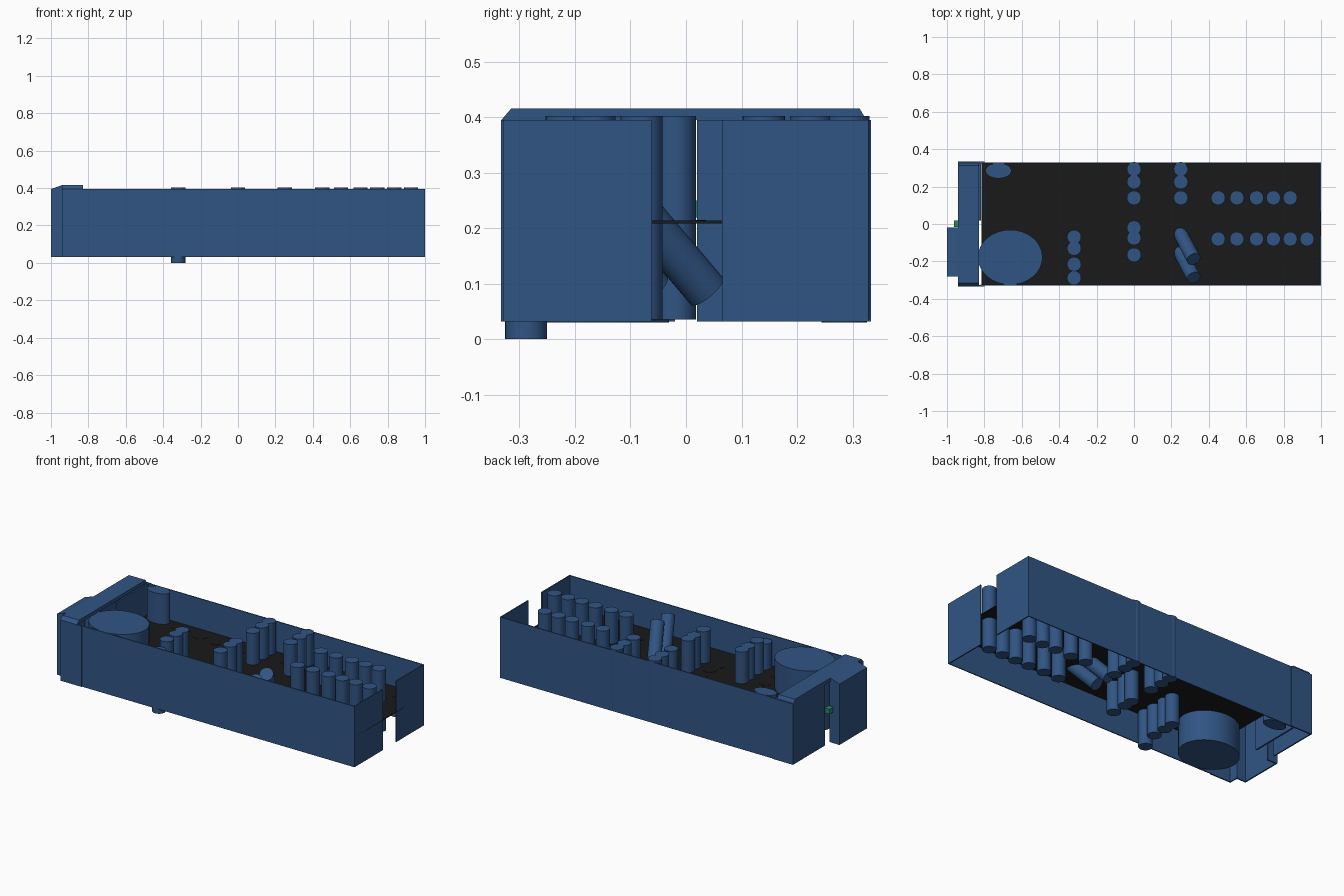
import bpy, bmesh, math, random
from mathutils import Vector

if "Cube" in bpy.data.objects:
    bpy.data.objects.remove(bpy.data.objects["Cube"])

random.seed(4)


def material(name, rgb):
    m = bpy.data.materials.new(name)
    m.diffuse_color = (*rgb, 1)
    m.use_nodes = True
    m.node_tree.nodes["Principled BSDF"].inputs["Base Color"].default_value = m.diffuse_color
    return m


BLUE = material("blue", (0.03, 0.09, 0.23))
BLACK = material("black", (0.01, 0.01, 0.01))
GREEN = material("green", (0.02, 0.25, 0.15))


def finish(name, bm, mat):
    bmesh.ops.recalc_face_normals(bm, faces=bm.faces)
    me = bpy.data.meshes.new(name)
    bm.to_mesh(me)
    bm.free()
    me.materials.append(mat)
    ob = bpy.data.objects.new(name, me)
    bpy.context.collection.objects.link(ob)
    return ob


def box(name, x0, x1, y0, y1, z0, z1, mat=BLUE):
    bm = bmesh.new()
    bmesh.ops.create_cube(bm, size=1)
    for v in bm.verts:
        v.co = Vector((x1 if v.co.x > 0 else x0,
                       y1 if v.co.y > 0 else y0,
                       z1 if v.co.z > 0 else z0))
    return finish(name, bm, mat)


def extrude_profile(name, pts, offset, mat=BLUE):
    bm = bmesh.new()
    face = bm.faces.new([bm.verts.new(p) for p in pts])
    res = bmesh.ops.extrude_face_region(bm, geom=[face], use_keep_orig=True)
    verts = [g for g in res["geom"] if isinstance(g, bmesh.types.BMVert)]
    bmesh.ops.translate(bm, verts=verts, vec=offset)
    return finish(name, bm, mat)


def cylinder(name, loc, rx, ry, height, axis=(0, 0, 1), mat=BLUE):
    bm = bmesh.new()
    bmesh.ops.create_cone(bm, cap_ends=True, segments=32, radius1=1, radius2=1, depth=1)
    for v in bm.verts:
        v.co = Vector((v.co.x * rx, v.co.y * ry, v.co.z * height))
    for f in bm.faces:
        f.smooth = len(f.verts) == 4
    for e in bm.edges:
        e.smooth = all(f.smooth for f in e.link_faces)
    ob = finish(name, bm, mat)
    ob.location = loc
    ob.rotation_euler = Vector(axis).to_track_quat('Z', 'Y').to_euler()
    return ob


Z0, Z1 = 0.032, 0.395

# Long side walls and the slightly prouder lobby sides
for side, s in (("front", -1), ("back", 1)):
    a, b = sorted((s * 0.323, s * 0.329))
    box(side + "_wall", -0.82, 1.0, a, b, Z0, Z1)
    a, b = sorted((s * 0.325, s * 0.333))
    box(side + "_lobby_wall", -0.94, -0.80, a, b, Z0, Z1)

# End walls with a gap for the exit
box("exit_wall_front", 0.993, 1.0, -0.329, -0.062, Z0, Z1)
box("exit_wall_back", 0.993, 1.0, 0.066, 0.329, Z0, Z1)

# Entrance end, inner partition and projecting porch
box("entrance_wall_back", -0.94, -0.932, 0.03, 0.33, Z0, Z1)
box("entrance_wall_front", -0.94, -0.932, -0.33, -0.27, Z0, Z1)
box("lobby_partition", -0.828, -0.818, 0.02, 0.325, Z0, Z1)
box("porch_face", -1.0, -0.992, -0.28, -0.02, Z0, Z1)
box("porch_front_side", -0.992, -0.935, -0.28, -0.272, Z0, Z1)
box("porch_back_side", -0.992, -0.935, -0.028, -0.02, Z0, Z1)
extrude_profile("porch_roof", [(-1.0, -0.28, Z1), (-0.93, -0.28, Z1),
                               (-0.93, -0.28, 0.416), (-0.94, -0.28, 0.416)], (0, 0.26, 0))
extrude_profile("lobby_roof", [(-0.94, -0.333, Z1), (-0.94, 0.325, Z1),
                               (-0.94, 0.313, 0.416), (-0.94, -0.315, 0.416)], (0.11, 0, 0))
box("entrance_step", -0.962, -0.93, -0.015, 0.02, 0.22, 0.25, GREEN)

# Floor at mid height
box("floor", -0.815, 1.0, -0.328, 0.328, 0.209, 0.214, BLACK)

# Upright columns in rows
R = 0.038
rows = [(x, -0.08) for x in (0.45, 0.55, 0.655, 0.745, 0.835, 0.925)]
rows += [(x, 0.14) for x in (0.45, 0.55, 0.655, 0.745, 0.835)]
rows += [(0.0, y) for y in (0.293, 0.225, 0.14, -0.02, -0.075, -0.165)]
rows += [(0.25, y) for y in (0.293, 0.225, 0.14)]
rows += [(-0.32, y) for y in (-0.07, -0.13, -0.215)]
for x, y in rows:
    cylinder("column", (x, y, 0.219), R, R, 0.367)
cylinder("low_column", (-0.32, -0.288, 0.184), R, R, 0.367)

# Broad oval drums near the entrance
cylinder("large_drum", (-0.662, -0.178, 0.213), 0.173, 0.147, 0.365)
cylinder("small_drum", (-0.725, 0.285, 0.213), 0.07, 0.041, 0.365)

# Leaning columns
for y in (-0.075, -0.175):
    cylinder("leaning_column", (0.26, y, 0.22), R, R, 0.367, axis=(0.32, -0.61, 0.72))

# Flat stones scattered on the floor
stones = [(-0.6, 0.27), (-0.53, 0.27), (-0.42, 0.25), (-0.31, 0.23), (-0.23, 0.27),
          (-0.1, 0.25), (-0.1, 0.0), (-0.1, -0.09), (-0.11, -0.16), (0.15, 0.25),
          (0.16, -0.1), (0.16, -0.23), (0.37, 0.25), (0.55, 0.25), (0.72, 0.25),
          (0.88, 0.25), (0.45, -0.21), (0.55, -0.21), (0.7, -0.22), (0.87, -0.21),
          (-0.44, -0.12), (-0.44, -0.24)]
for x, y in stones:
    ob = cylinder("flat_stone", (x, y, 0.2145), random.uniform(0.025, 0.04),
                  random.uniform(0.03, 0.045), 0.002, mat=BLACK)
    ob.rotation_euler.z = random.uniform(0, math.pi)
